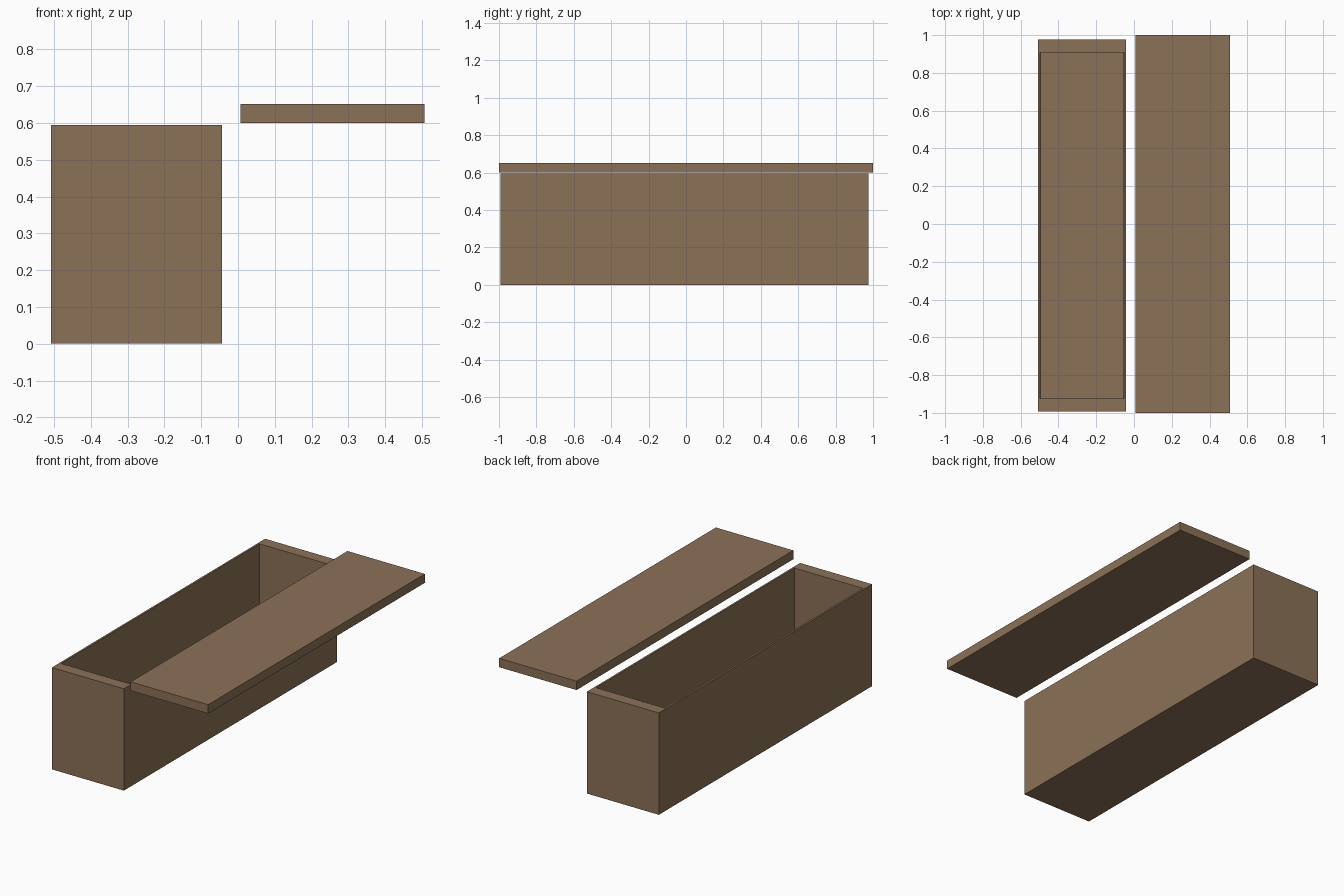
import bpy, bmesh

if "Cube" in bpy.data.objects:
    bpy.data.objects.remove(bpy.data.objects["Cube"])

wood = bpy.data.materials.new("wood")
wood.diffuse_color = (0.26, 0.165, 0.095, 1)
wood.use_nodes = True
wood.node_tree.nodes["Principled BSDF"].inputs["Base Color"].default_value = wood.diffuse_color


def box_mesh(x, y, z):
    """bmesh block between the given (min, max) ranges"""
    bm = bmesh.new()
    bmesh.ops.create_cube(bm, size=1)
    for v in bm.verts:
        v.co = [r[0] if c < 0 else r[1] for c, r in zip(v.co, (x, y, z))]
    return bm


def finish(bm, name):
    bmesh.ops.recalc_face_normals(bm, faces=bm.faces)
    mesh = bpy.data.meshes.new(name)
    bm.to_mesh(mesh)
    bm.free()
    mesh.materials.append(wood)
    obj = bpy.data.objects.new(name, mesh)
    bpy.context.collection.objects.link(obj)
    return obj


# Open box: inset the top face, then push it down to form the cavity
X, Y, Z = (-0.508, -0.043), (-0.992, 0.976), (0, 0.595)
RIM_X, RIM_Y, FLOOR = 0.011, 0.069, 0.04
bm = box_mesh(X, Y, Z)
top = max(bm.faces, key=lambda f: f.calc_center_median().z)
bmesh.ops.inset_individual(bm, faces=[top], thickness=0.01)
cx, cy = sum(X) / 2, sum(Y) / 2
for v in top.verts:
    v.co.x = X[0] + RIM_X if v.co.x < cx else X[1] - RIM_X
    v.co.y = Y[0] + RIM_Y if v.co.y < cy else Y[1] - RIM_Y
new = bmesh.ops.extrude_discrete_faces(bm, faces=[top])["faces"][0]
for v in new.verts:
    v.co.z = FLOOR
    # walls taper very slightly toward the floor
    v.co.x += 0.004 if v.co.x < cx else -0.004
finish(bm, "box")

# Lid slid off to the side
finish(box_mesh((0.007, 0.507), (-1, 1), (0.6, 0.652)), "lid")
